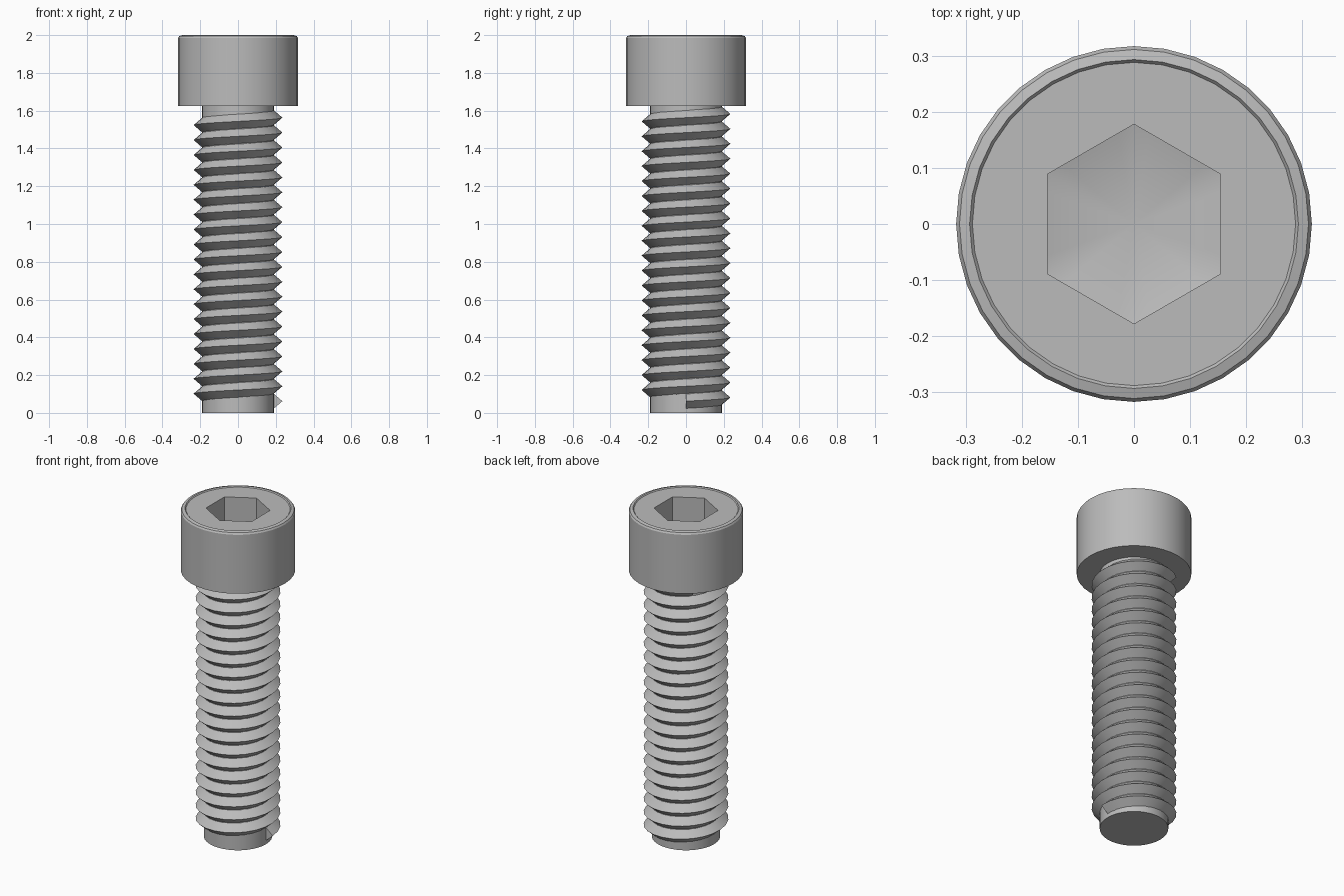
import bpy, bmesh
from math import sin, cos, pi, radians

cube = bpy.data.objects.get("Cube")
if cube:
    bpy.data.objects.remove(cube, do_unlink=True)

steel = bpy.data.materials.new("grey steel")
steel.use_nodes = True
GREY = (0.5, 0.5, 0.5, 1)
steel.diffuse_color = GREY
steel.node_tree.nodes["Principled BSDF"].inputs["Base Color"].default_value = GREY


def finish(name, bm):
    """Turn a bmesh into a smooth object with sharp edges."""
    bmesh.ops.recalc_face_normals(bm, faces=bm.faces)
    mesh = bpy.data.meshes.new(name)
    bm.to_mesh(mesh)
    bm.free()
    mesh.materials.append(steel)
    obj = bpy.data.objects.new(name, mesh)
    bpy.context.collection.objects.link(obj)
    bpy.ops.object.select_all(action='DESELECT')
    obj.select_set(True)
    bpy.context.view_layer.objects.active = obj
    bpy.ops.object.shade_smooth_by_angle(angle=radians(30))


def bridge(bm, a, b, closed=True):
    n = len(a)
    for i in range(n if closed else n - 1):
        j = (i + 1) % n
        bm.faces.new((a[i], a[j], b[j], b[i]))


def circle(r):
    return lambda t: r


def hexagon(flat):
    """Radius of a hexagon with corners on the y axis."""
    return lambda t: flat / cos((t + pi / 6) % (pi / 3) - pi / 6)


def loft(name, sections, segments, tip_z):
    """Stack rings, cap the first and close the last to a point."""
    bm = bmesh.new()
    rings = []
    for radius, z in sections:
        angles = [2 * pi * i / segments for i in range(segments)]
        rings.append([bm.verts.new((radius(t) * cos(t), radius(t) * sin(t), z))
                      for t in angles])
    bm.faces.new(rings[0])
    for a, b in zip(rings, rings[1:]):
        bridge(bm, a, b)
    tip = bm.verts.new((0, 0, tip_z))
    last = rings[-1]
    for i in range(segments):
        bm.faces.new((last[i], last[(i + 1) % segments], tip))
    finish(name, bm)


# Cap head with rounded rim and hexagonal socket
loft("cap_head", [
    (circle(0.317), 1.625), (circle(0.317), 1.985), (circle(0.311), 1.995),
    (circle(0.293), 2.0), (circle(0.288), 1.994),
    (hexagon(0.154), 1.994), (hexagon(0.154), 1.81)], 36, 1.77)

# Plain core with the bare tip
CORE = 0.19
loft("shank_core", [(circle(CORE), 0), (circle(CORE), 1.63)], 36, 1.63)

# Right-handed V thread wound around the core
PITCH, CREST, STEPS = 0.079, 0.235, 24
FIRST, LAST = 0, int(19.4 * STEPS)
bm = bmesh.new()
previous = start = None
for i in range(FIRST, LAST + 1):
    t = 2 * pi * i / STEPS
    z = 0.062 + PITCH * i / STEPS
    row = [bm.verts.new((r * cos(t), r * sin(t), z + dz)) for r, dz in
           ((CORE - 0.001, -PITCH / 2), (CREST, 0), (CORE - 0.001, PITCH / 2))]
    if previous:
        bridge(bm, previous, row, closed=False)
    else:
        start = row
    previous = row
bm.faces.new(start)
bm.faces.new(previous)
finish("thread", bm)
